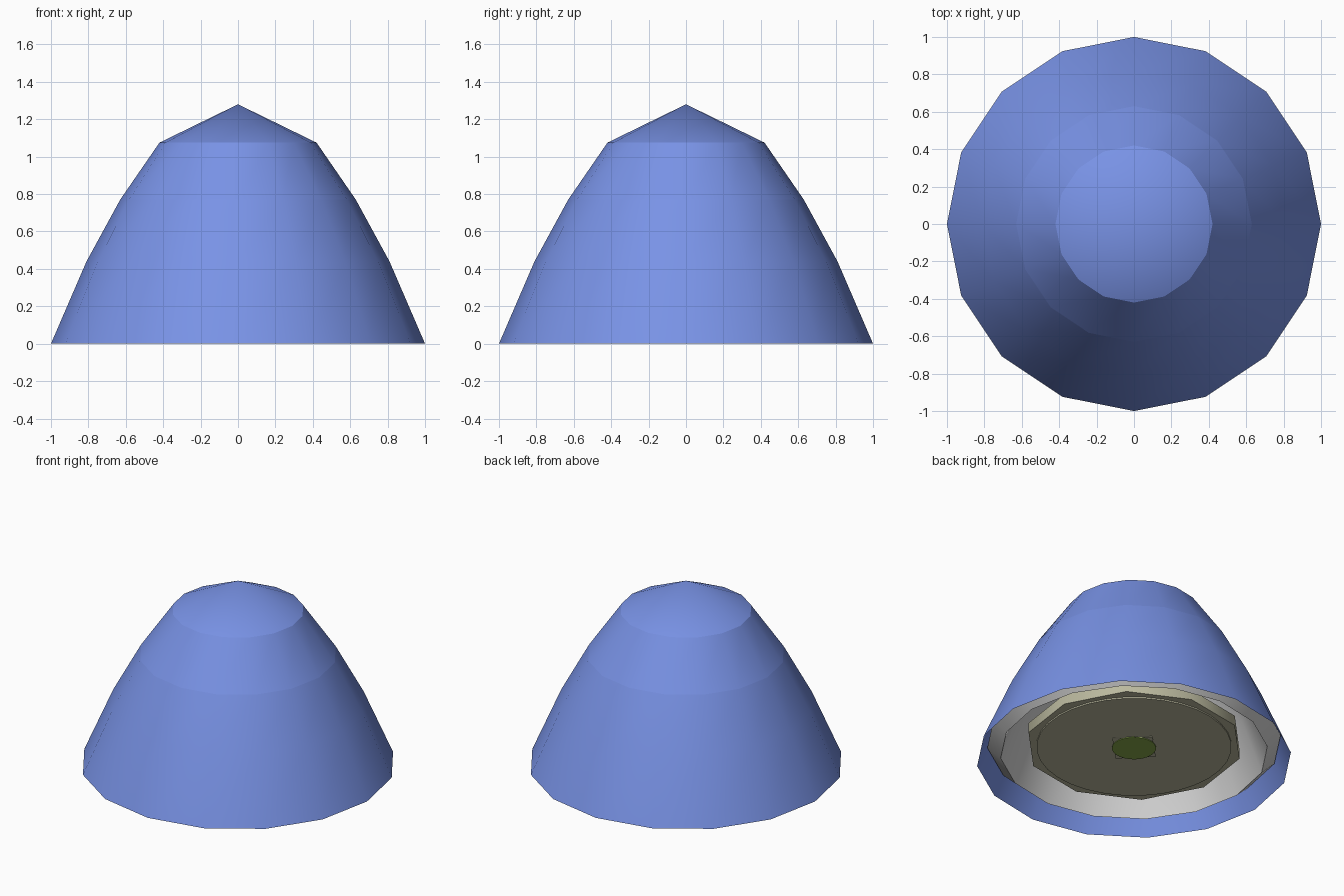
import bpy, bmesh, math

if "Cube" in bpy.data.objects:
    bpy.data.objects.remove(bpy.data.objects["Cube"])

def material(name, rgb):
    m = bpy.data.materials.new(name)
    m.diffuse_color = (*rgb, 1)
    m.use_nodes = True
    m.node_tree.nodes["Principled BSDF"].inputs["Base Color"].default_value = m.diffuse_color
    return m

blue = material("dome blue", (0.19, 0.29, 0.79))
grey = material("lining white", (0.66, 0.66, 0.66))
cream = material("plate cream", (0.49, 0.48, 0.34))
green = material("lens green", (0.25, 0.40, 0.07))

def lathe(name, profile, sides, mat, sharp=(), turn=0.0):
    """Revolve (radius, height) points; radius 0 makes a pole; sharp lists ring indices."""
    bm = bmesh.new()
    rings = []
    for r, z in profile:
        if r == 0:
            rings.append([bm.verts.new((0, 0, z))] * sides)
        else:
            angles = [turn + 2 * math.pi * i / sides for i in range(sides)]
            rings.append([bm.verts.new((r * math.cos(a), r * math.sin(a), z)) for a in angles])
    for a, b in zip(rings, rings[1:]):
        for i in range(sides):
            j = (i + 1) % sides
            corners = list(dict.fromkeys((a[i], a[j], b[j], b[i])))
            bm.faces.new(corners).smooth = True
    for k in sharp:
        for i in range(sides):
            edge = bm.edges.get((rings[k][i], rings[k][(i + 1) % sides]))
            edge.smooth = False
    mesh = bpy.data.meshes.new(name)
    bm.to_mesh(mesh)
    bm.free()
    mesh.materials.append(mat)
    obj = bpy.data.objects.new(name, mesh)
    bpy.context.collection.objects.link(obj)
    return obj

# Outer dome with its open base
lathe("dome", [(1, 0), (0.81, 0.44), (0.63, 0.77), (0.42, 1.075), (0, 1.28)],
      16, blue, sharp=(2, 3))

# Pale lining: turned-in lip, then the inside of the wall
lathe("lining", [(0, 1.10), (0.34, 0.98), (0.56, 0.68), (0.72, 0.40),
                 (0.85, 0.05), (0.935, 0.13)], 16, grey, sharp=(1, 4))

# Plate hanging inside, with a round underside
lathe("plate", [(0, 0.10), (0.69, 0.10), (0.69, 0.17), (0, 0.17)],
      10, cream, sharp=(1, 2), turn=math.radians(10))
lathe("plate_underside", [(0, 0.09), (0.62, 0.09), (0.62, 0.10)],
      32, cream, sharp=(1,))

# Square socket and round lens in the middle
lathe("socket", [(0, 0.085), (0.18, 0.085), (0.18, 0.09)], 4, cream, sharp=(1,))
lathe("lens", [(0, 0.08), (0.14, 0.08), (0.14, 0.085)], 24, green, sharp=(1,))
